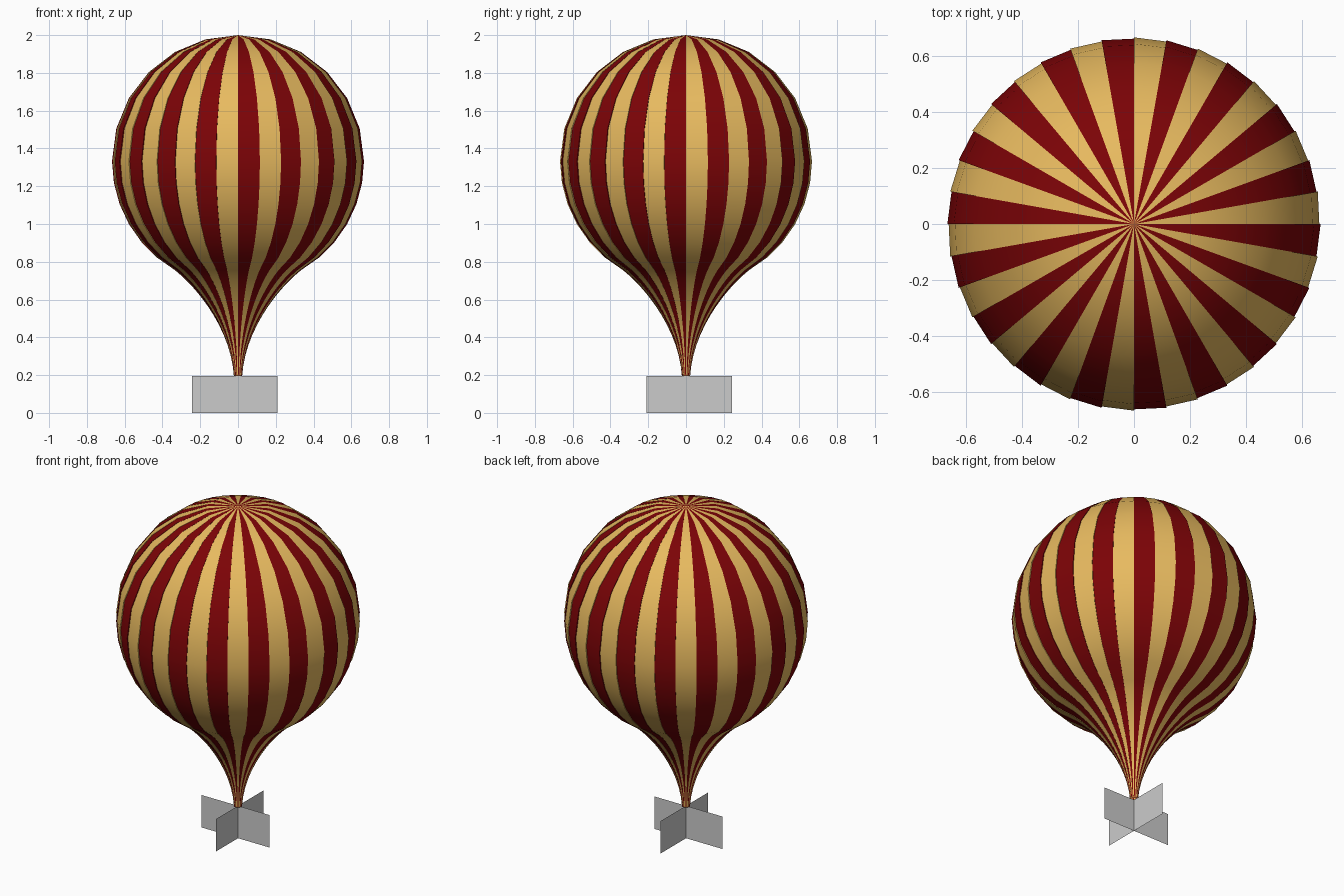
import bpy, bmesh
from math import sin, cos, radians
from mathutils import Vector
from mathutils.geometry import interpolate_bezier

if "Cube" in bpy.data.objects:
    bpy.data.objects.remove(bpy.data.objects["Cube"])


def material(name, rgb):
    m = bpy.data.materials.new(name)
    m.use_nodes = True
    m.diffuse_color = (*rgb, 1)
    m.node_tree.nodes["Principled BSDF"].inputs["Base Color"].default_value = (*rgb, 1)
    return m


gold = material("gold fabric", (0.8, 0.49, 0.115))
red = material("dark red fabric", (0.2, 0.001, 0.002))
grey = material("grey basket", (0.6, 0.6, 0.6))


def make_object(name, bm, materials):
    mesh = bpy.data.meshes.new(name)
    bm.to_mesh(mesh)
    bm.free()
    for m in materials:
        mesh.materials.append(m)
    obj = bpy.data.objects.new(name, mesh)
    bpy.context.collection.objects.link(obj)
    return obj


# Envelope profile (radius, height): a sphere running into a flared neck
R, CENTRE = 0.667, 1.333
angles = [*range(90, 0, -15), *range(0, -61, -10)]
profile = [(R * cos(radians(a)), CENTRE + R * sin(radians(a))) for a in angles]
neck = interpolate_bezier(Vector((*profile[-1], 0)), Vector((0.19, 0.64, 0)),
                          Vector((0.035, 0.42, 0)), Vector((0.022, 0.195, 0)), 13)
profile += [(p.x, p.y) for p in neck[1:]]

# Envelope: striped gores, each lapping slightly over the next
GORES, LAP = 36, 0.993
bm = bmesh.new()
for i in range(GORES):
    a0, a1 = (radians(360 / GORES * k) for k in (i, i + 1))
    columns = [[bm.verts.new((s * r * cos(a), s * r * sin(a), z)) for r, z in profile]
               for a, s in ((a0, LAP), (a1, 1), (a1, LAP))]
    for left, right in zip(columns, columns[1:]):
        for j in range(len(profile) - 1):
            f = bm.faces.new((left[j], left[j + 1], right[j + 1], right[j]))
            f.material_index = i % 2
bmesh.ops.remove_doubles(bm, verts=bm.verts, dist=0.00001)
envelope = make_object("envelope", bm, [gold, red])
bpy.context.view_layer.objects.active = envelope
envelope.select_set(True)
bpy.ops.object.shade_smooth_by_angle(angle=radians(35))


# Basket: two crossed upright panels
def panel(name, start, end, height=0.195):
    bm = bmesh.new()
    bm.faces.new([bm.verts.new((*p, z)) for p, z in
                  ((start, 0), (end, 0), (end, height), (start, height))])
    make_object(name, bm, [grey])


panel("basket_panel_across", (-0.243, 0), (0.21, 0))
panel("basket_panel_along", (0, -0.21), (0, 0.243))
